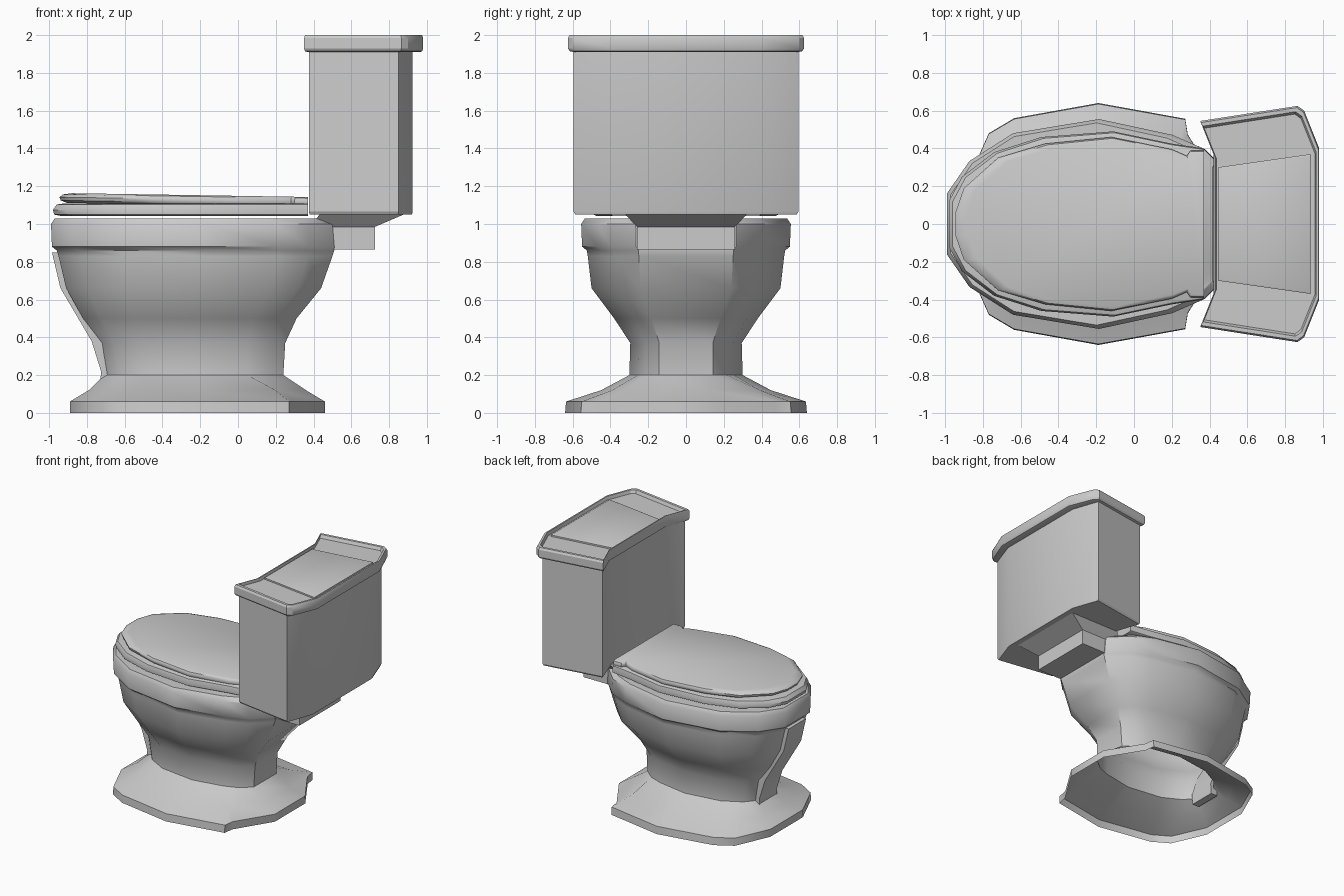
import bpy, bmesh
from math import radians

if "Cube" in bpy.data.objects:
    bpy.data.objects.remove(bpy.data.objects["Cube"])


def mirror(half):
    """Complete an outline from its +y half, listed front (-x) to back (+x)."""
    return half + [(x, -y) for x, y in reversed(half)]


def ring(half, z):
    return [(x, y, z) for x, y in mirror(half)]


def fit(unit, x0, x1, w):
    """Stretch a unit half outline to a length range and half width."""
    return [(x0 + u * (x1 - x0), v * w) for u, v in unit]


def scaled(half, s, cx):
    return [(cx + (x - cx) * s, y * s) for x, y in half]


def loft(name, rings, bottom=True, top=True, angle=40):
    bm = bmesh.new()
    rows = [[bm.verts.new(p) for p in r] for r in rings]
    n = len(rows[0])
    for a, b in zip(rows, rows[1:]):
        for i in range(n):
            j = (i + 1) % n
            bm.faces.new((a[i], a[j], b[j], b[i]))
    if bottom:
        bm.faces.new(rows[0][::-1])
    if top:
        bm.faces.new(rows[-1])
    bmesh.ops.recalc_face_normals(bm, faces=bm.faces)
    mesh = bpy.data.meshes.new(name)
    bm.to_mesh(mesh)
    bm.free()
    ob = bpy.data.objects.new(name, mesh)
    bpy.context.collection.objects.link(ob)
    bpy.ops.object.select_all(action='DESELECT')
    ob.select_set(True)
    bpy.context.view_layer.objects.active = ob
    bpy.ops.object.shade_smooth_by_angle(angle=radians(angle))
    return ob


# Bowl and flared foot: one shell, hollow underneath
foot = [(0, .32), (.09, .75), (.19, .875), (.52, 1), (.86, .87), (.87, .74), (1, .3)]
bowl = [(0, .29), (.08, .6), (.235, .865), (.54, 1), (.8, .85), (.91, .72), (1, .48)]
levels = [
    (foot, 0, -.89, .46, .64), (foot, .06, -.89, .46, .635),
    (foot, .12, -.79, .36, .45), (bowl, .20, -.71, .24, .30),
    (bowl, .37, -.74, .25, .295), (bowl, .50, -.82, .31, .38),
    (bowl, .66, -.91, .44, .50), (bowl, .83, -.95, .50, .52),
    (bowl, .86, -.96, .51, .525), (bowl, .88, -.985, .51, .55),
    (bowl, 1.0, -.99, .50, .555), (bowl, 1.03, -.97, .46, .535),
]
loft("bowl", [ring(fit(u, a, b, w), z) for u, z, a, b, w in levels], bottom=False)

# Raised strip down the front of the bowl
strip = [(.14, -.73), (.22, -.725), (.38, -.775), (.66, -.94), (.85, -.985)]
loft("front_strip", [ring([(x, .11), (x + .06, .11)], z) for z, x in strip])

# Neck joining bowl and tank, flaring into the tank floor
loft("neck", [
    ring([(.38, .26), (.725, .26)], .865),
    ring([(.38, .26), (.725, .26)], .985),
    ring([(.44, .33), (.90, .33)], 1.06),
])

# Seat with a rounded outer edge
seat = [(-.98, .12), (-.91, .25), (-.74, .38), (-.49, .46), (-.11, .49),
        (.2, .425), (.37, .40)]
loft("seat", [ring(scaled(seat, s, .37), z)
              for s, z in ((.97, 1.043), (.995, 1.05), (1, 1.075), (.985, 1.103), (.96, 1.108))])

# Seat lid, slightly lower at the hinge
cover = [(-.945, .06), (-.90, .19), (-.72, .35), (-.47, .425), (-.12, .46),
         (.2, .395), (.28, .36), (.30, .39), (.37, .39)]
layers = [(.97, 1.105), (.995, 1.118), (1, 1.135), (.985, 1.15), (.95, 1.157)]
loft("seat_lid", [[(x, y, z - .016 * (x + .5)) for x, y, z in ring(scaled(cover, s, .37), h)]
                  for s, h in layers])

# Tank with a recessed front and angled back corners
tank = [(.45, .30), (.375, .52), (.85, .595), (.925, .38)]
loft("tank", [ring(scaled(tank, s, .66), z) for s, z in ((.985, 1.05), (1, 1.065), (1, 1.93))], angle=25)

# Tank lid: overhanging rim around a sunken top
lid = [(.42, .37), (.35, .545), (.865, .625), (.90, .60), (.98, .40)]
steps = [(.95, 1.91), (.985, 1.915), (1, 1.93), (1, 1.985), (.985, 2.0), (.95, 2.0), (.93, 1.975)]
loft("tank_lid", [ring(scaled(lid, s, .66), z) for s, z in steps], angle=30)

# Raised middle panel of the tank lid
panel = [(.445, .30), (.935, .37)]
loft("lid_panel", [ring(panel, 1.97), ring(panel, 1.987), ring(scaled(panel, .97, .69), 1.992)])
